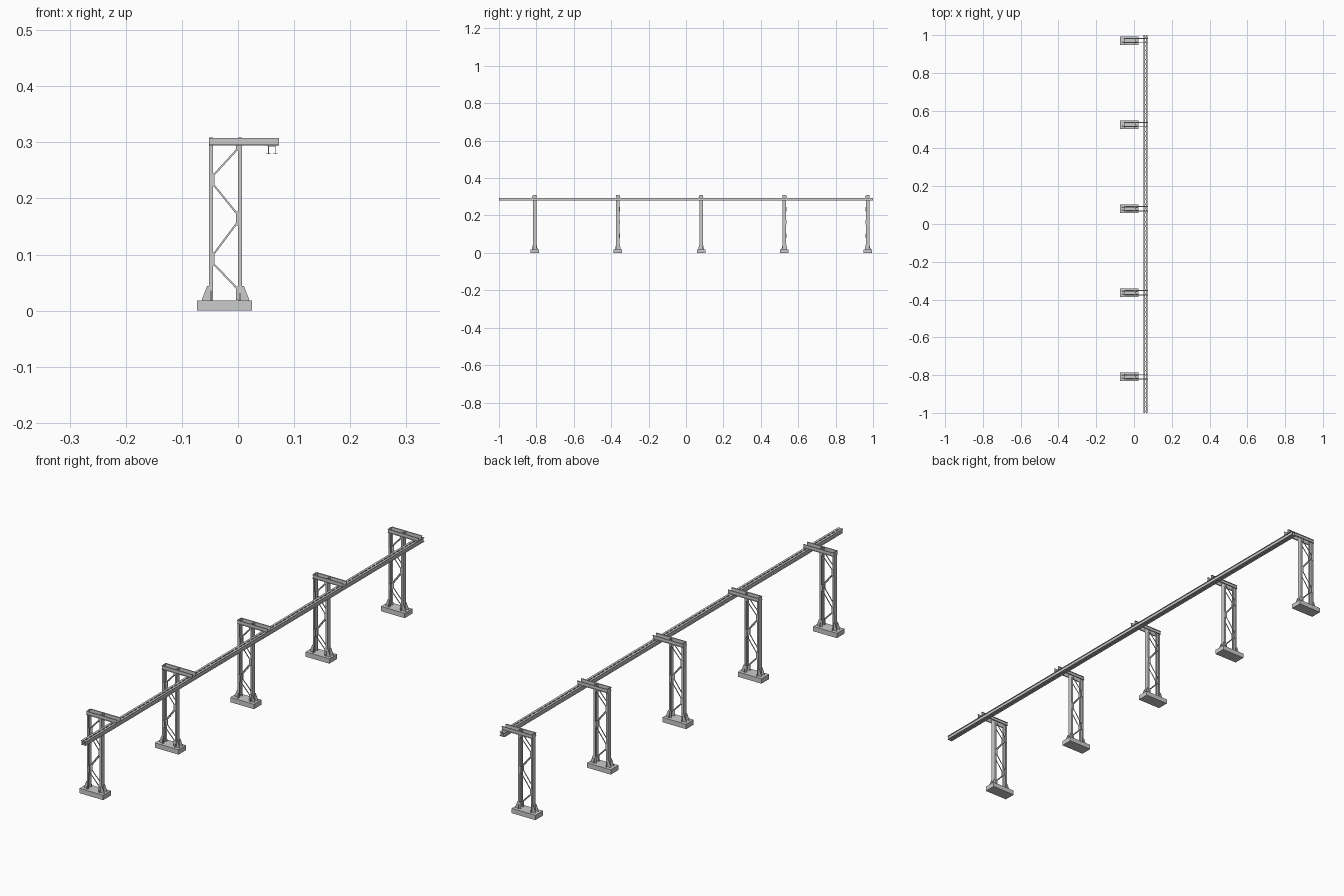
import bpy, bmesh, math
from mathutils import Matrix, Vector

if "Cube" in bpy.data.objects:
    bpy.data.objects.remove(bpy.data.objects["Cube"])

FIRST_Y, STEP, COUNT = -0.809, 0.445, 5
LEFT, RIGHT = (-0.052, 1), (0.0075, -1)   # column outer face x, inward direction
T = 0.0014                                # steel thickness


def prism(bm, profile, vec):
    """Extrude a closed 3D outline along a vector."""
    face = bm.faces.new([bm.verts.new(p) for p in profile])
    res = bmesh.ops.extrude_face_region(bm, geom=[face])
    verts = [g for g in res["geom"] if isinstance(g, bmesh.types.BMVert)]
    bmesh.ops.translate(bm, verts=verts, vec=vec)


def box(bm, lo, hi):
    (x0, y0, z0), (x1, y1, z1) = lo, hi
    prism(bm, [(x0, y0, z0), (x1, y0, z0), (x1, y1, z0), (x0, y1, z0)], (0, 0, z1 - z0))


def bar(bm, a, b, width, y, depth):
    """Flat diagonal strap in the xz plane."""
    a, b = Vector((a[0], y, a[1])), Vector((b[0], y, b[1]))
    d = (b - a).normalized()
    n = Vector((-d.z, 0, d.x)) * width / 2
    prism(bm, [a + n, b + n, b - n, a - n], (0, depth, 0))


def finish(bm, name, repeat=True):
    bmesh.ops.recalc_face_normals(bm, faces=bm.faces)
    mesh = bpy.data.meshes.new(name)
    bm.to_mesh(mesh)
    bm.free()
    ob = bpy.data.objects.new(name, mesh)
    bpy.context.collection.objects.link(ob)
    if repeat:                            # one copy per support frame
        ob.location.y = FIRST_Y
        mod = ob.modifiers.new("frames", "ARRAY")
        mod.count = COUNT
        mod.use_relative_offset = False
        mod.use_constant_offset = True
        mod.constant_offset_displace = (0, STEP, 0)
    return ob


# Concrete footing
bm = bmesh.new()
box(bm, (-0.073, -0.0225, 0), (0.025, 0.0225, 0.018))
finish(bm, "footing")

# Channel columns, web outward and flanges inward
bm = bmesh.new()
for x, s in (LEFT, RIGHT):
    w, h = 0.0072, 0.009
    pts = [(0, -h), (w, -h), (w, -h + T), (T, -h + T), (T, h - T), (w, h - T), (w, h), (0, h)]
    prism(bm, [(x + s * u, v, 0.018) for u, v in pts], (0, 0, 0.291))
finish(bm, "columns")

# Triangular stiffeners at the column feet
bm = bmesh.new()
for x, s in (LEFT, RIGHT):
    for side in (-1, 1):
        y = side * 0.009
        prism(bm, [(x, y, 0.018), (x - s * 0.012, y, 0.018), (x - s * 0.012, y, 0.021),
                   (x - s * 0.003, y, 0.044), (x, y, 0.044)], (0, -side * T, 0))
        xm = x + s * 0.003
        prism(bm, [(xm, y, 0.018), (xm, y + side * 0.006, 0.018), (xm, y + side * 0.006, 0.021),
                   (xm, y + side * 0.001, 0.044), (xm, y, 0.044)], (s * T, 0, 0))
finish(bm, "foot_stiffeners")

# Gusset plates and diagonal bracing on both faces
gussets = bmesh.new()
braces = bmesh.new()
XL, XR = -0.042, -0.004
for side in (-1, 1):
    y = side * 0.009
    y0, y1 = sorted((y, y + side * 0.001))
    for z0, z1 in ((0.08, 0.104), (0.221, 0.245)):
        box(gussets, (-0.051, y0, z0), (XL, y1, z1))
    for z0, z1 in ((0.019, 0.043), (0.152, 0.177), (0.285, 0.297)):
        box(gussets, (XR, y0, z0), (0.0065, y1, z1))
    for a, b in (((XR + .003, 0.288), (XL - .002, 0.241)), ((XL - .002, 0.225), (XR + .002, 0.173)),
                 ((XR + .002, 0.156), (XL - .002, 0.100)), ((XL - .002, 0.084), (XR + .002, 0.040))):
        bar(braces, a, b, 0.0032, y, -side * T)
finish(gussets, "gusset_plates")
finish(braces, "diagonal_braces")

# Twin channel cantilever arms, flanges outward
bm = bmesh.new()
for s in (-1, 1):
    a, b, z0, z1 = 0.009, 0.0135, 0.2945, 0.308
    pts = [(a, z0), (b, z0), (b, z0 + T), (a + T, z0 + T),
           (a + T, z1 - T), (b, z1 - T), (b, z1), (a, z1)]
    prism(bm, [(-0.052, s * u, v) for u, v in pts], (0.125, 0, 0))
finish(bm, "cantilever_arms")

# Twin I-beam rails running the full length
bm = bmesh.new()
for x in (0.0545, 0.0665):
    f, w, z0, z1 = 0.0042, 0.0007, 0.279, 0.2945
    half = [(f, z0), (f, z0 + T), (w, z0 + T), (w, z1 - T), (f, z1 - T), (f, z1)]
    pts = half + [(-u, v) for u, v in reversed(half)]
    prism(bm, [(x + u, -1, v) for u, v in pts], (0, 2, 0))
finish(bm, "rails", False)

# Cross ties between the rails
bm = bmesh.new()
n = 84
for i in range(n):
    y = -0.99 + 1.98 * i / (n - 1)
    box(bm, (0.0545, y - 0.003, 0.2925), (0.0665, y + 0.003, 0.2943))
finish(bm, "rail_ties", False)
